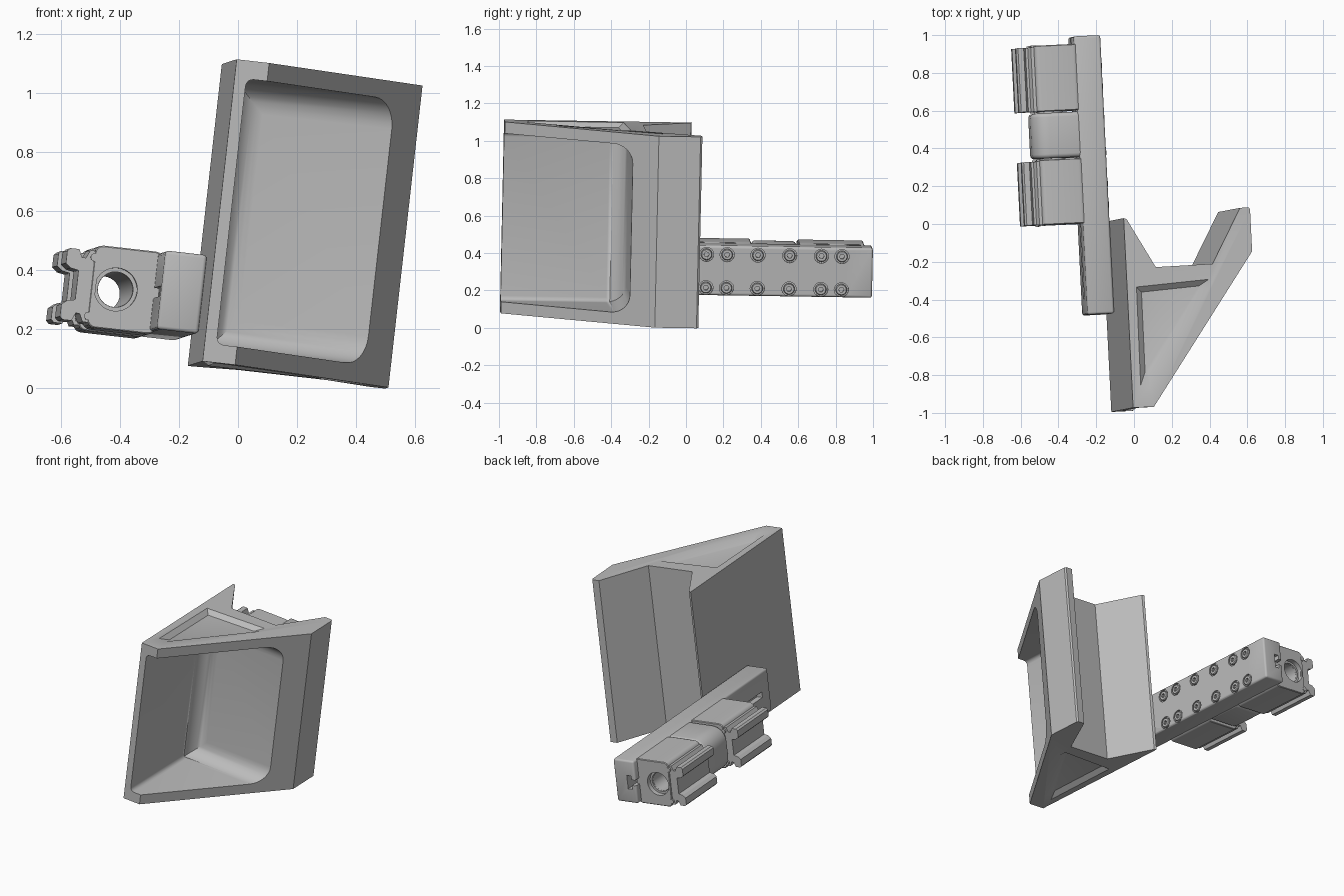
import bpy, bmesh, math
from mathutils import Vector, Matrix

if "Cube" in bpy.data.objects:
    bpy.data.objects.remove(bpy.data.objects["Cube"])

# Shared tilted frame: u across, v towards the back, w up
V = Vector((-0.05, 0.9986, -0.016)).normalized()
W = Vector((0.992, 0.05, -0.113)).cross(V).normalized()
U = V.cross(W)
FRAME = Matrix((U, V, W)).transposed().to_4x4()
FRAME.translation = (-0.12, -0.995, 0.09)

grey = bpy.data.materials.new("plain_grey")
grey.use_nodes = True
grey.diffuse_color = (0.5, 0.5, 0.5, 1)
grey.node_tree.nodes["Principled BSDF"].inputs["Base Color"].default_value = (0.5, 0.5, 0.5, 1)


def finish(name, bm):
    """Turn a bmesh into a named object in the tilted frame."""
    bmesh.ops.recalc_face_normals(bm, faces=bm.faces)
    mesh = bpy.data.meshes.new(name)
    bm.to_mesh(mesh)
    bm.free()
    mesh.materials.append(grey)
    ob = bpy.data.objects.new(name, mesh)
    bpy.context.collection.objects.link(ob)
    ob.matrix_world = FRAME
    return ob


def place(a, b, c, axis):
    """Profile point (a, b) and depth c to local coordinates."""
    return {"u": (c, a, b), "v": (a, c, b), "w": (a, b, c)}[axis]


def loft(rings, axis):
    """Closed solid through equal rings given as (points, depth)."""
    bm = bmesh.new()
    loops = [[bm.verts.new(place(a, b, c, axis)) for a, b in pts] for pts, c in rings]
    for lo, hi in zip(loops, loops[1:]):
        for i in range(len(lo)):
            j = (i + 1) % len(lo)
            bm.faces.new((lo[i], lo[j], hi[j], hi[i]))
    bm.faces.new(loops[0])
    bm.faces.new(loops[-1])
    return bm


def bevel(bm, width, segments, test=lambda e: True):
    bmesh.ops.recalc_face_normals(bm, faces=bm.faces)
    bmesh.ops.bevel(bm, geom=[e for e in bm.edges if test(e)], offset=width,
                    segments=segments, profile=0.5, affect="EDGES")


def rect(a0, a1, b0, b1):
    return [(a0, b0), (a1, b0), (a1, b1), (a0, b1)]


def circle(a, b, r, n=32):
    return [(a + r * math.cos(math.tau * i / n), b + r * math.sin(math.tau * i / n))
            for i in range(n)]


def run_along(axis_index):
    """Edge test: the edge follows the given local axis."""
    return lambda e: abs((e.verts[0].co - e.verts[1].co).normalized()[axis_index]) > 0.99


def cut(ob, bm):
    """Subtract a solid and discard the cutter."""
    cutter = finish("cutter", bm)
    cutter.hide_render = True
    mod = ob.modifiers.new("cut", "BOOLEAN")
    mod.operation, mod.object, mod.solver = "DIFFERENCE", cutter, "EXACT"
    bpy.context.view_layer.objects.active = ob
    bpy.ops.object.modifier_apply(modifier=mod.name)
    bpy.data.objects.remove(cutter)


def smooth(ob):
    bpy.ops.object.select_all(action="DESELECT")
    ob.select_set(True)
    bpy.context.view_layer.objects.active = ob
    bpy.ops.object.shade_smooth_by_angle(angle=math.radians(32))


# Main shell: two rear fins and a diagonal front
HEIGHT = 1.03
outline = [(0, 0), (0.111, 0), (0.675, 0.797), (0.675, 1.02), (0.668, 1.03), (0.622, 1.03),
           (0.461, 0.741), (0.158, 0.738), (0.015, 1.0), (0, 1.005)]
shell = finish("shell", loft([(outline, 0), (outline, HEIGHT)], "w"))

# Open pocket with filleted back wall
BACK = 0.665
pocket = loft([([(0.04, -0.2), (0.9, -0.2), (0.9, BACK), (0.04, BACK)], c)
               for c in (0.062, HEIGHT - 0.062)], "w")
bevel(pocket, 0.1, 8, lambda e: all(v.co.y > 0.6 and v.co.x < 0.95 for v in e.verts)
      and not all(v.co.x > 0.8 for v in e.verts))
bevel(pocket, 0.025, 4, lambda e: all(abs(v.co.x - 0.04) < 0.001 for v in e.verts)
      and run_along(1)(e))
cut(shell, pocket)

# Shallow triangular recess on both ends
tri = [(0.05, 0.638), (0.436, 0.66), (0.434, 0.61), (0.097, 0.115), (0.046, 0.118)]
floor = [(0.078, 0.61), (0.385, 0.628), (0.384, 0.61), (0.092, 0.185), (0.076, 0.187)]
for end, inward in ((HEIGHT, -1), (0, 1)):
    cut(shell, loft([(tri, end - inward * 0.02), (tri, end),
                     (floor, end + inward * 0.025)], "w"))
smooth(shell)

# Mounting bar along the flat side
bar_bm = loft([(rect(-0.142, 0, 0.102, 0.37), c) for c in (0.515, 1.99)], "v")
bevel(bar_bm, 0.012, 3)
bar = finish("mounting_bar", bar_bm)
cut(bar, loft([(rect(-0.16, -0.105, 0.215, 0.25), c) for c in (0.6, 2.1)], "v"))
cut(bar, loft([(rect(-0.115, -0.085, 0.19, 0.275), c) for c in (1.9, 2.1)], "v"))

# Socket screws in counterbores
for v in (1.10, 1.21, 1.375, 1.545, 1.715, 1.825):
    for w in (0.143, 0.322):
        cut(bar, loft([(circle(v, w, 0.038, 24), c) for c in (-0.012, 0.05)], "u"))
        head = loft([(circle(v, w, r, 24), c) for r, c in
                     ((0.03, -0.03), (0.03, -0.002), (0.026, 0.003))], "u")
        screw = finish("screw", head)
        cut(screw, loft([(circle(v, w, 0.014, 6), c) for c in (-0.015, 0.05)], "u"))
        smooth(screw)
smooth(bar)

# Two clamp blocks and the rounded middle housing, bored through
BORE = (-0.272, 0.23)


def bore(ob, radius, start, stop):
    cut(ob, loft([(circle(*BORE, radius, 40), c) for c in (start, stop)], "v"))


for name, start, stop in (("front_clamp", 1.0, 1.345), ("rear_clamp", 1.6, 1.95)):
    bm = loft([(rect(-0.357, -0.122, 0.092, 0.373), c) for c in (start, stop)], "v")
    bevel(bm, 0.028, 4, run_along(1))
    bevel(bm, 0.004, 1, lambda e: e.calc_face_angle(0) > 1)
    block = finish(name + "_block", bm)
    bore(block, 0.06, 0.9, 2.1)
    bore(block, 0.073, start - 0.05, start + 0.03)
    bore(block, 0.073, stop - 0.03, stop + 0.05)
    smooth(block)

    # Grooved rail on the outer side
    half = [(-0.34, 0.122), (-0.372, 0.122), (-0.385, 0.095), (-0.398, 0.095),
            (-0.41, 0.122), (-0.44, 0.122), (-0.45, 0.112), (-0.45, 0.07),
            (-0.432, 0.055), (-0.405, 0.05)]
    profile = [(u, 0.23 + h) for u, h in half] + [(u, 0.23 - h) for u, h in half[::-1]]
    rail = finish(name + "_rail", loft([(profile, c) for c in (start + 0.002, stop - 0.008)], "v"))
    for side in (-1, 1):
        pin = loft([(circle(-0.355, 0.23 + side * 0.1, 0.014, 20), c)
                    for c in (start - 0.004, stop + 0.003)], "v")
        smooth(finish(name + "_pin", pin))

bm = loft([(rect(-0.385, -0.122, 0.097, 0.368), c) for c in (1.352, 1.592)], "v")
bevel(bm, 0.09, 8, lambda e: run_along(1)(e) and e.verts[0].co.x < -0.3)
bevel(bm, 0.022, 4, lambda e: e.calc_face_angle(0) > 1.3)
housing = finish("middle_housing", bm)
bore(housing, 0.06, 0.9, 2.1)
smooth(housing)

# Inner sleeve lining the bore between the blocks
sleeve = finish("bore_sleeve", loft([(circle(*BORE, 0.068, 40), c) for c in (1.04, 1.91)], "v"))
bore(sleeve, 0.059, 0.9, 2.1)
smooth(sleeve)
